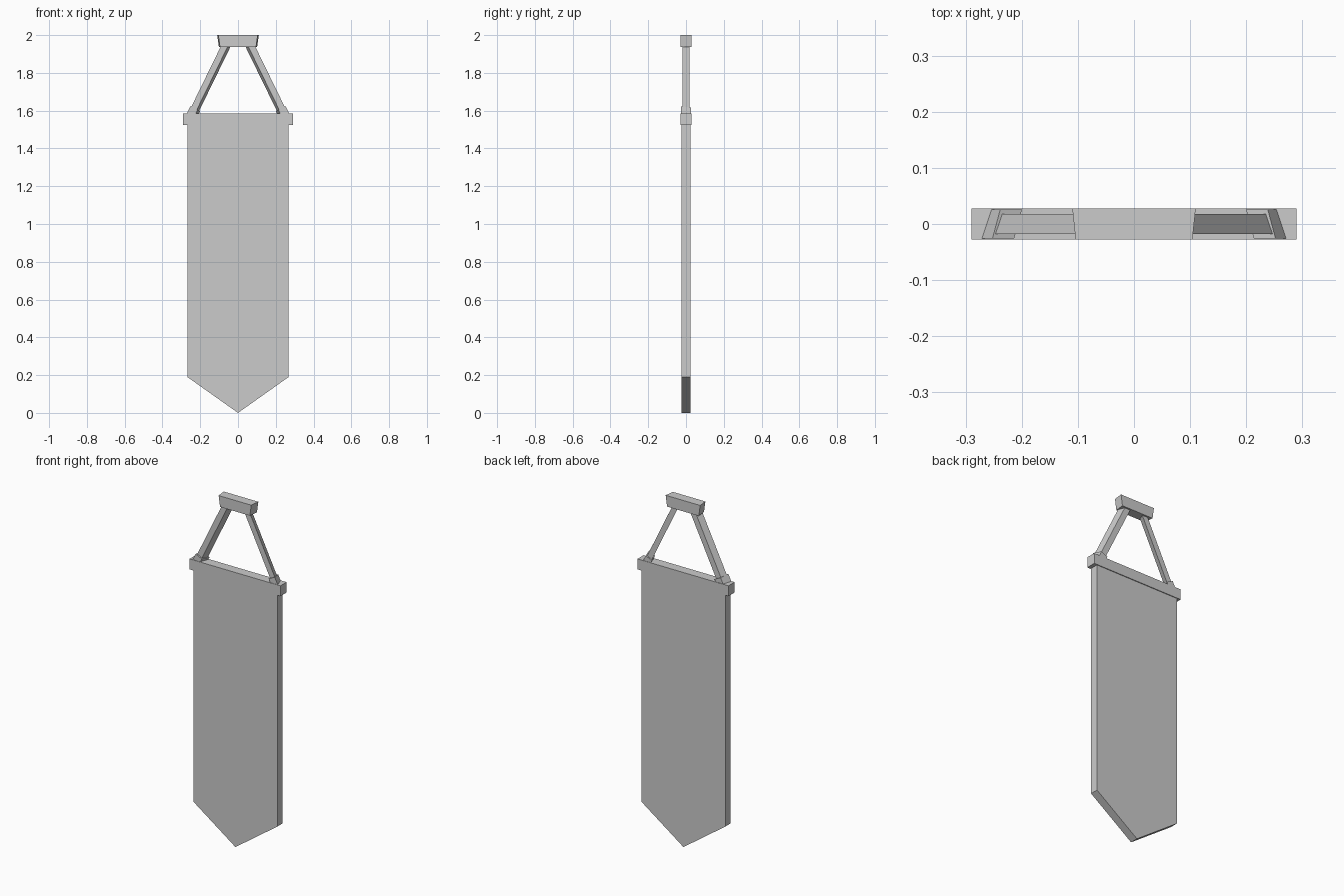
import bpy, bmesh
from mathutils import Vector

if "Cube" in bpy.data.objects:
    bpy.data.objects.remove(bpy.data.objects["Cube"])


def loft(name, loop_a, loop_b):
    """Closed solid between two matching outlines."""
    bm = bmesh.new()
    a = [bm.verts.new(p) for p in loop_a]
    b = [bm.verts.new(p) for p in loop_b]
    n = len(a)
    bm.faces.new(a)
    bm.faces.new(b[::-1])
    for i in range(n):
        j = (i + 1) % n
        bm.faces.new((a[i], b[i], b[j], a[j]))
    bmesh.ops.recalc_face_normals(bm, faces=bm.faces)
    me = bpy.data.meshes.new(name)
    bm.to_mesh(me)
    bm.free()
    ob = bpy.data.objects.new(name, me)
    bpy.context.collection.objects.link(ob)
    return ob


def extrude_y(name, profile, half):
    return loft(name, [(x, -half, z) for x, z in profile],
                [(x, half, z) for x, z in profile])


def skewed_beam(name, p0, p1, w, d, skew, side):
    """Beam in the xz plane; its front edge is skewed outwards."""
    p0, p1 = Vector(p0), Vector(p1)
    axis = (p1 - p0).normalized()
    out = Vector((axis.z, 0, -axis.x)) * side
    section = [out * (u * w - v * d * skew) + Vector((0, v * d, 0))
               for u, v in ((-1, -1), (1, -1), (1, 1), (-1, 1))]
    return loft(name, [p0 + s for s in section], [p1 + s for s in section])


# Pointed hanging panel
extrude_y("banner_panel", [(0, 0), (0.268, 0.19), (0.268, 1.55),
                           (-0.268, 1.55), (-0.268, 0.19)], 0.0235)

# Cross bar
extrude_y("cross_bar", [(-0.29, 1.525), (0.29, 1.525),
                        (0.29, 1.585), (-0.29, 1.585)], 0.028)

# Top mount block, tapering downwards and towards the front
loft("top_block",
     [(-0.095, -0.028, 1.937), (0.095, -0.028, 1.937),
      (0.101, 0.028, 1.937), (-0.101, 0.028, 1.937)],
     [(-0.104, -0.028, 2), (0.104, -0.028, 2),
      (0.11, 0.028, 2), (-0.11, 0.028, 2)])

# Slanted straps and their collars on the bar
for side, label in ((-1, "left"), (1, "right")):
    low = Vector((side * 0.2385, 0, 1.585))
    high = Vector((side * 0.065, 0, 1.94))
    run = high - low
    skewed_beam(label + "_strap", low - run * 0.05, high + run * 0.03,
                0.0165, 0.018, 0.38, side)
    skewed_beam(label + "_collar", low - run * 0.05, low + run * 0.072,
                0.0215, 0.0255, 0.3, side)
